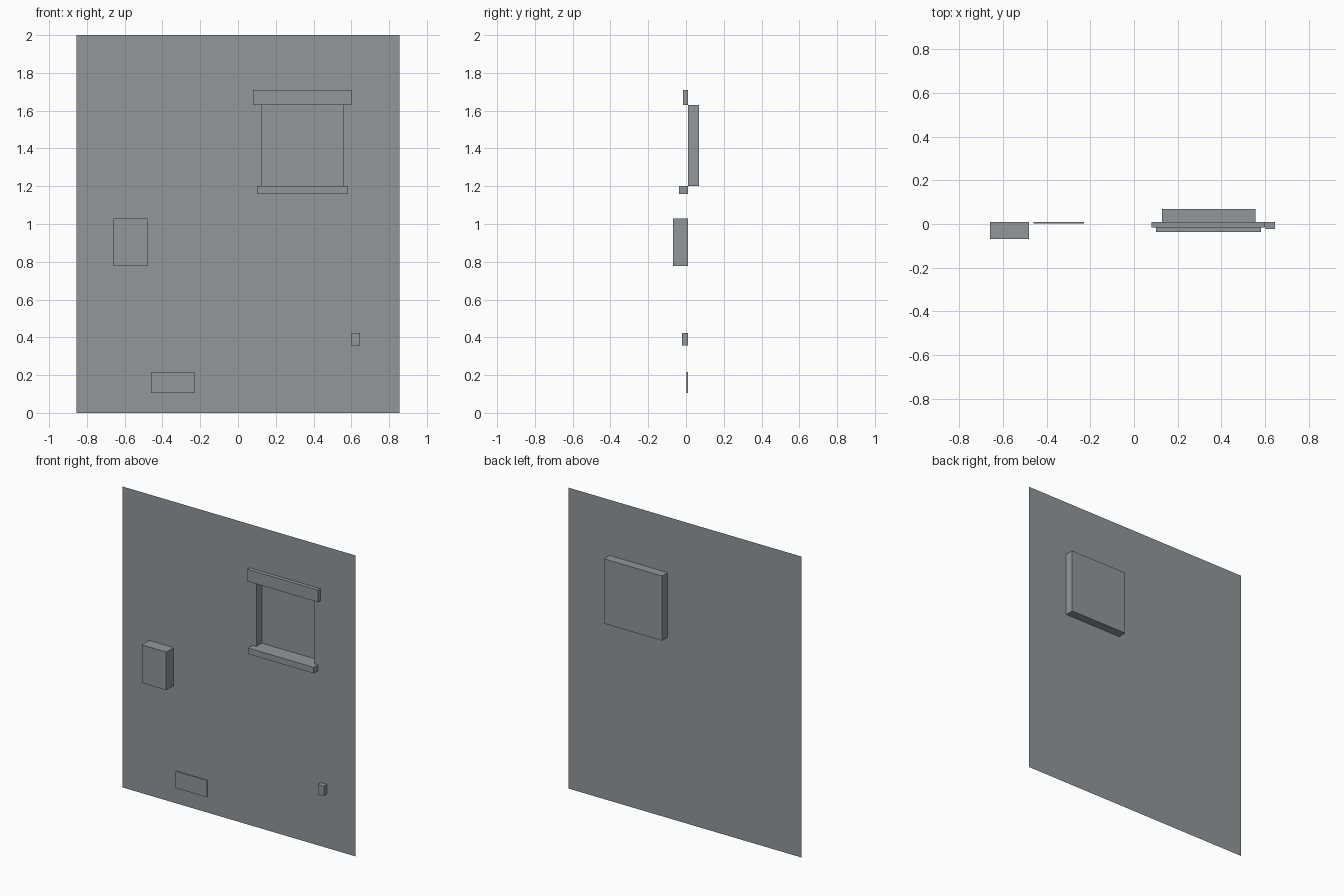
import bpy
import bmesh
from mathutils import Vector

if "Cube" in bpy.data.objects:
    bpy.data.objects.remove(bpy.data.objects["Cube"])

WALL_Y = 0.01
RECESS_Y = 0.068
WINDOW = (0.128, 0.556, 1.20, 1.63)   # left, right, bottom, top

# One plain grey finish
grey = bpy.data.materials.new("plain_grey")
grey.use_nodes = True
colour = (0.29, 0.31, 0.33, 1)
grey.diffuse_color = colour
grey.node_tree.nodes["Principled BSDF"].inputs["Base Color"].default_value = colour


def finish(name, bm):
    mesh = bpy.data.meshes.new(name)
    bm.to_mesh(mesh)
    bm.free()
    mesh.materials.append(grey)
    obj = bpy.data.objects.new(name, mesh)
    bpy.context.collection.objects.link(obj)


def open_box(name, rect, y_near, y_far, open_side, inward=False):
    """Box over a wall rectangle, without the side at open_side."""
    x0, x1, z0, z1 = rect
    bm = bmesh.new()
    bmesh.ops.create_cube(bm, size=1)
    bmesh.ops.scale(bm, vec=Vector((x1 - x0, y_far - y_near, z1 - z0)), verts=bm.verts)
    bmesh.ops.translate(bm, verts=bm.verts, vec=Vector(
        ((x0 + x1) / 2, (y_near + y_far) / 2, (z0 + z1) / 2)))
    bm.normal_update()
    lost = [f for f in bm.faces if f.normal.y * open_side > 0.5]
    bmesh.ops.delete(bm, geom=lost, context='FACES')
    if inward:
        bmesh.ops.reverse_faces(bm, faces=bm.faces)
    finish(name, bm)


# Thin wall sheet with the window opening left out of a three by three layout
bm = bmesh.new()
xs = (-0.856, WINDOW[0], WINDOW[1], 0.856)
zs = (0, WINDOW[2], WINDOW[3], 2)
grid = [[bm.verts.new((x, WALL_Y, z)) for x in xs] for z in zs]
for r in range(3):
    for c in range(3):
        if (r, c) != (1, 1):
            bm.faces.new((grid[r][c], grid[r][c + 1], grid[r + 1][c + 1], grid[r + 1][c]))
finish("wall", bm)

# Window recess and its pane, sunk behind the wall
open_box("window_recess", WINDOW, WALL_Y, RECESS_Y, -1, inward=True)

# Raised parts fixed to the front of the wall: rectangle and front depth
raised = {
    "window_lintel": ((0.08, 0.60, 1.63, 1.71), -0.015),
    "window_sill": ((0.10, 0.582, 1.16, 1.20), -0.036),
    "meter_box": ((-0.66, -0.48, 0.777, 1.03), -0.068),
    "vent_plate": ((-0.46, -0.23, 0.105, 0.216), 0.002),
    "socket": ((0.602, 0.646, 0.357, 0.422), -0.022),
}
for name, (rect, front) in raised.items():
    open_box(name, rect, front, WALL_Y, 1)
